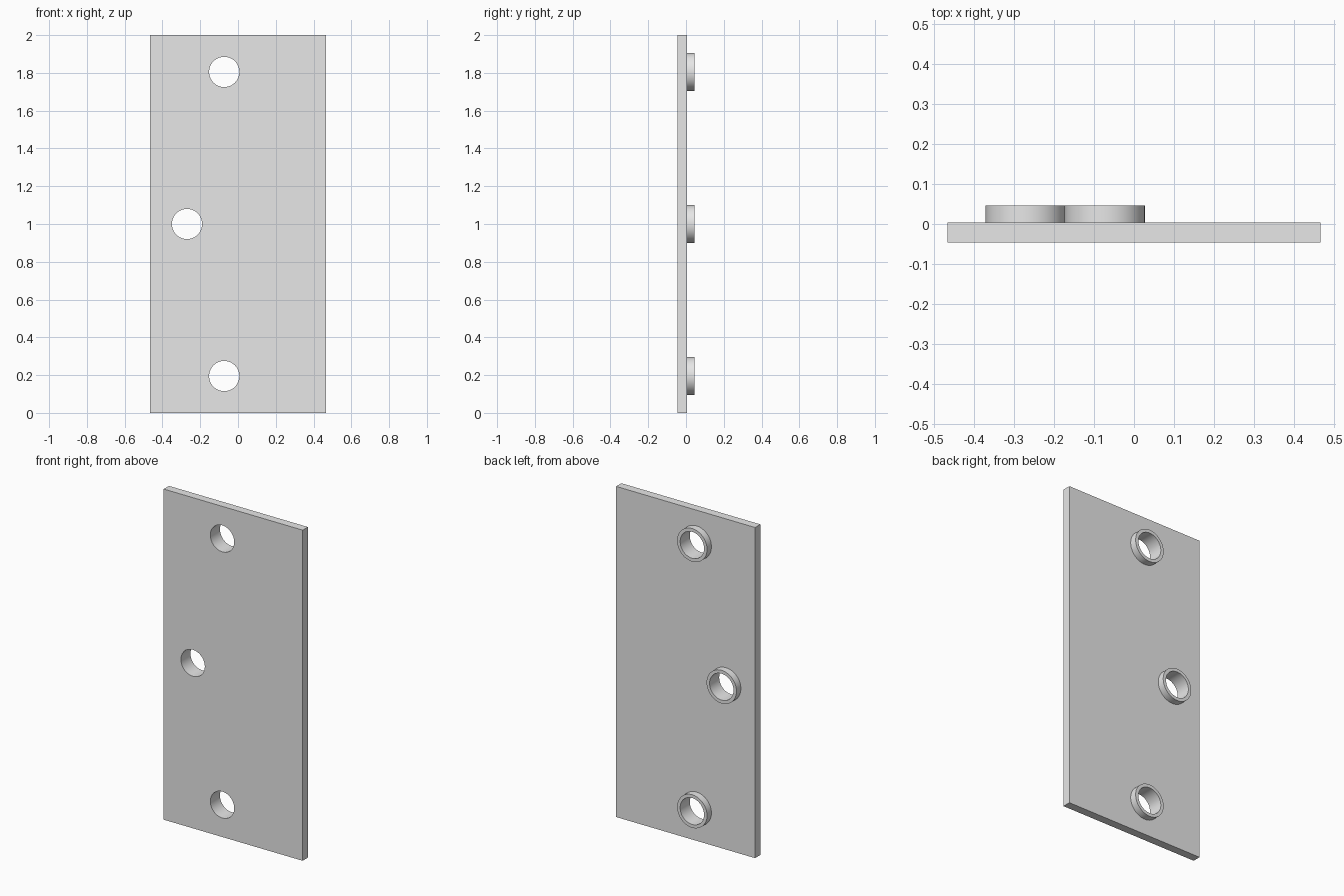
import bpy
import bmesh
from math import cos, sin, tau, radians

if "Cube" in bpy.data.objects:
    bpy.data.objects.remove(bpy.data.objects["Cube"])

WIDTH, HEIGHT = 0.93, 2.0
FRONT, PLATE_BACK, COLLAR_BACK = -0.046, 0.004, 0.046
HOLE_R, COLLAR_R, SIDES = 0.08, 0.1, 64
HOLES = {"upper": (-0.073, 1.805), "middle": (-0.27, 1.0), "lower": (-0.073, 0.195)}

grey = bpy.data.materials.new("light_grey")
grey.use_nodes = True
grey.diffuse_color = (0.8, 0.8, 0.8, 1)
grey.node_tree.nodes["Principled BSDF"].inputs["Base Color"].default_value = (0.8, 0.8, 0.8, 1)


def smooth(obj):
    bpy.ops.object.select_all(action='DESELECT')
    obj.select_set(True)
    bpy.context.view_layer.objects.active = obj
    bpy.ops.object.shade_smooth_by_angle(angle=radians(30))


def lathe(name, profile, x, z):
    """Spin a closed (radius, y) profile around an axis along y."""
    bm = bmesh.new()
    rings = [[bm.verts.new((x + r * cos(tau * i / SIDES), y, z + r * sin(tau * i / SIDES)))
              for i in range(SIDES)] for r, y in profile]
    for a, b in zip(rings, rings[1:] + rings[:1]):
        for i in range(SIDES):
            j = (i + 1) % SIDES
            bm.faces.new((a[i], a[j], b[j], b[i]))
    bmesh.ops.recalc_face_normals(bm, faces=bm.faces)
    mesh = bpy.data.meshes.new(name)
    bm.to_mesh(mesh)
    bm.free()
    mesh.materials.append(grey)
    obj = bpy.data.objects.new(name, mesh)
    bpy.context.collection.objects.link(obj)
    smooth(obj)


# Flat rectangular plate
bpy.ops.mesh.primitive_cube_add(size=1, location=(0, (FRONT + PLATE_BACK) / 2, HEIGHT / 2))
plate = bpy.context.object
plate.name = "plate"
plate.scale = (WIDTH, PLATE_BACK - FRONT, HEIGHT)
bpy.ops.object.transform_apply(location=True, rotation=True, scale=True)
plate.data.materials.append(grey)

# Through holes
for x, z in HOLES.values():
    bpy.ops.mesh.primitive_cylinder_add(vertices=SIDES, radius=HOLE_R, depth=0.5,
                                        location=(x, 0, z), rotation=(radians(90), 0, 0))
    cutter = bpy.context.object
    cutter.hide_render = True
    cutter.data.materials.append(grey)
    cut = plate.modifiers.new("hole", 'BOOLEAN')
    cut.operation, cut.solver, cut.object = 'DIFFERENCE', 'EXACT', cutter
    bpy.context.view_layer.objects.active = plate
    bpy.ops.object.modifier_apply(modifier=cut.name)
    bpy.data.objects.remove(cutter)
smooth(plate)

# Raised collars around the holes on the back
for place, (x, z) in HOLES.items():
    lathe(place + "_collar", [(HOLE_R, PLATE_BACK), (COLLAR_R, PLATE_BACK),
                              (COLLAR_R, COLLAR_BACK), (HOLE_R, COLLAR_BACK)], x, z)
